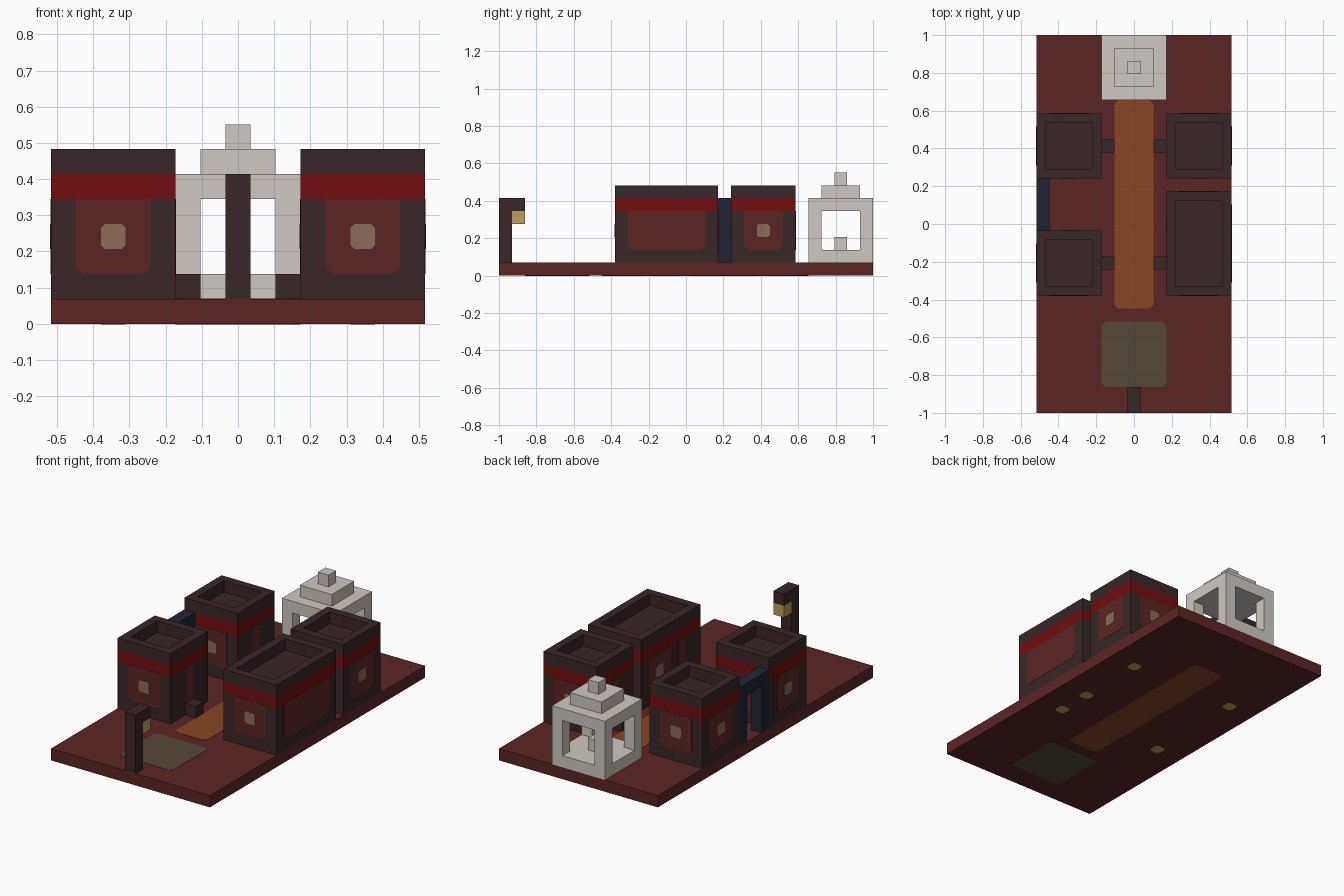
import bpy
import bmesh
from mathutils import Vector

if "Cube" in bpy.data.objects:
    bpy.data.objects.remove(bpy.data.objects["Cube"])

U = 2 / 29  # one building block


def material(name, r, g, b):
    def lin(c):
        c /= 255
        return c / 12.92 if c <= 0.04045 else ((c + 0.055) / 1.055) ** 2.4
    color = (lin(r), lin(g), lin(b), 1)
    m = bpy.data.materials.new(name)
    m.diffuse_color = color
    m.use_nodes = True
    m.node_tree.nodes["Principled BSDF"].inputs["Base Color"].default_value = color
    return m


DARK = material("dark brick", 56, 38, 39)
MAROON = material("maroon rock", 92, 37, 37)
RED = material("red band", 114, 13, 13)
STONE = material("pale stone", 207, 201, 194)
ORANGE = material("orange path", 138, 70, 36)
GRAVEL = material("grey brown gravel", 84, 72, 58)
WINDOW = material("tan window", 140, 108, 86)
NAVY = material("navy", 32, 37, 52)
LAMP = material("lamp yellow", 190, 157, 92)


def finish(bm, name, mat):
    bmesh.ops.recalc_face_normals(bm, faces=bm.faces)
    mesh = bpy.data.meshes.new(name)
    bm.to_mesh(mesh)
    bm.free()
    mesh.materials.append(mat)
    ob = bpy.data.objects.new(name, mesh)
    bpy.context.collection.objects.link(ob)
    return ob


def box(name, mat, x, y, z, recess=False):
    """Box from three (low, high) ranges in blocks; recess sinks its top."""
    bm = bmesh.new()
    bmesh.ops.create_cube(bm, size=1)
    for v in bm.verts:
        v.co = Vector([U * (lo + (c + 0.5) * (hi - lo))
                       for c, (lo, hi) in zip(v.co, (x, y, z))])
    if recess:
        bm.normal_update()
        top = max(bm.faces, key=lambda f: f.calc_center_median().z)
        bmesh.ops.inset_region(bm, faces=[top], thickness=U)
        inner = bmesh.ops.extrude_face_region(bm, geom=[top])["geom"]
        verts = [g for g in inner if isinstance(g, bmesh.types.BMVert)]
        bmesh.ops.translate(bm, verts=verts, vec=(0, 0, -0.97 * U))
        bmesh.ops.delete(bm, geom=[top], context="FACES")
    return finish(bm, name, mat)


def plate(name, mat, axis, pos, a, b, cut=0.25, top_cut=None, half=0.02):
    """Thin plate with clipped corners, facing along one axis."""
    t = cut if top_cut is None else top_cut
    (a0, a1), (b0, b1) = a, b
    outline = [(a0 + cut, b0), (a1 - cut, b0), (a1, b0 + cut), (a1, b1 - t),
               (a1 - t, b1), (a0 + t, b1), (a0, b1 - t), (a0, b0 + cut)]
    points = list(dict.fromkeys(outline))
    bm = bmesh.new()
    verts = []
    for p in points:
        co = list(p)
        co.insert(axis, pos - half)
        verts.append(bm.verts.new(Vector(co) * U))
    face = bm.faces.new(verts)
    geom = bmesh.ops.extrude_face_region(bm, geom=[face])["geom"]
    shift = Vector((0, 0, 0))
    shift[axis] = 2 * half * U
    bmesh.ops.translate(bm, vec=shift,
                        verts=[g for g in geom if isinstance(g, bmesh.types.BMVert)])
    return finish(bm, name, mat)


def panel(name, axis, pos, lo, hi, window=True):
    plate(name + "_panel", MAROON, axis, pos, (lo, hi), (2, 5), 0.3, 0)
    if window:
        mid = (lo + hi) / 2
        plate(name + "_window", WINDOW, axis, pos, (mid - 0.5, mid + 0.5),
              (3, 4), 0.15, half=0.04)


def house(name, side, y0, y1, door_y):
    x = (2.5, 7.5) if side > 0 else (-7.5, -2.5)
    y = (y0, y1)
    box(name + "_walls", DARK, x, y, (1, 5))
    box(name + "_band", RED, x, y, (5, 6))
    box(name + "_parapet", DARK, x, y, (6, 7), recess=True)
    # front, back and outer panels
    for label, pos in (("front", y0), ("back", y1)):
        panel(name + "_" + label, 1, pos, x[0] + 1, x[1] - 1)
    square = y1 - y0 < 6
    panel(name + "_outer", 0, side * 7.5, y0 + 1, y1 - 1, square)
    # inner side with door and step
    plate(name + "_door", MAROON, 0, side * 2.5,
          (door_y - 0.5, door_y + 0.5), (2, 5), 0.15, 0)
    if not square:
        panel(name + "_inner", 0, side * 2.5, y1 - 4, y1 - 1)
    box(name + "_step", DARK, sorted((side * 1.5, side * 2.5)),
        (door_y - 0.5, door_y + 0.5), (1, 2))


# ground with inlaid path, gravel patch and lights below
box("ground", MAROON, (-7.5, 7.5), (-14.5, 14.5), (0, 1))
for label, z in (("top", 1), ("underside", 0)):
    plate("path_" + label, ORANGE, 2, z, (-1.5, 1.5), (-6.5, 9.5), 0.3)
    plate("gravel_" + label, GRAVEL, 2, z, (-2.5, 2.5), (-12.5, -7.5), 0.3)
for x, y in ((5, 6), (5, 0), (5, -3), (-5, 6), (-5, -3)):
    plate("underside_light", LAMP, 2, 0, (x - 0.5, x + 0.5), (y - 0.5, y + 0.5))

# houses
house("front_right_house", -1, -5.5, -0.5, -3)
house("back_right_house", -1, 3.5, 8.5, 6)
house("long_left_house", 1, -5.5, 2.5, -3)
house("back_left_house", 1, 3.5, 8.5, 6)

# gate between the right houses
for y in (-0.5, 2.5):
    box("gate_post", NAVY, (-7.5, -6.5), (y, y + 1), (1, 5))
box("gate_lintel", NAVY, (-7.5, -6.5), (-0.5, 3.5), (5, 6))

# shrine
box("shrine_floor", STONE, (-2.5, 2.5), (9.5, 14.5), (1, 2))
box("shrine_roof", STONE, (-2.5, 2.5), (9.5, 14.5), (5, 6))
for x in (-2.5, 1.5):
    for y in (9.5, 13.5):
        box("shrine_post", STONE, (x, x + 1), (y, y + 1), (2, 5))
box("shrine_altar", STONE, (-0.5, 0.5), (11.5, 12.5), (2, 3))
box("shrine_upper_roof", STONE, (-1.5, 1.5), (10.5, 13.5), (6, 7))
box("shrine_finial", STONE, (-0.5, 0.5), (11.5, 12.5), (7, 8))

# lamp post
box("lamp_post", DARK, (-0.5, 0.5), (-14.5, -13.5), (1, 5))
box("lamp_arm", DARK, (-0.5, 0.5), (-14.5, -12.5), (5, 6))
box("lantern", LAMP, (-0.5, 0.5), (-13.5, -12.5), (4, 5))
